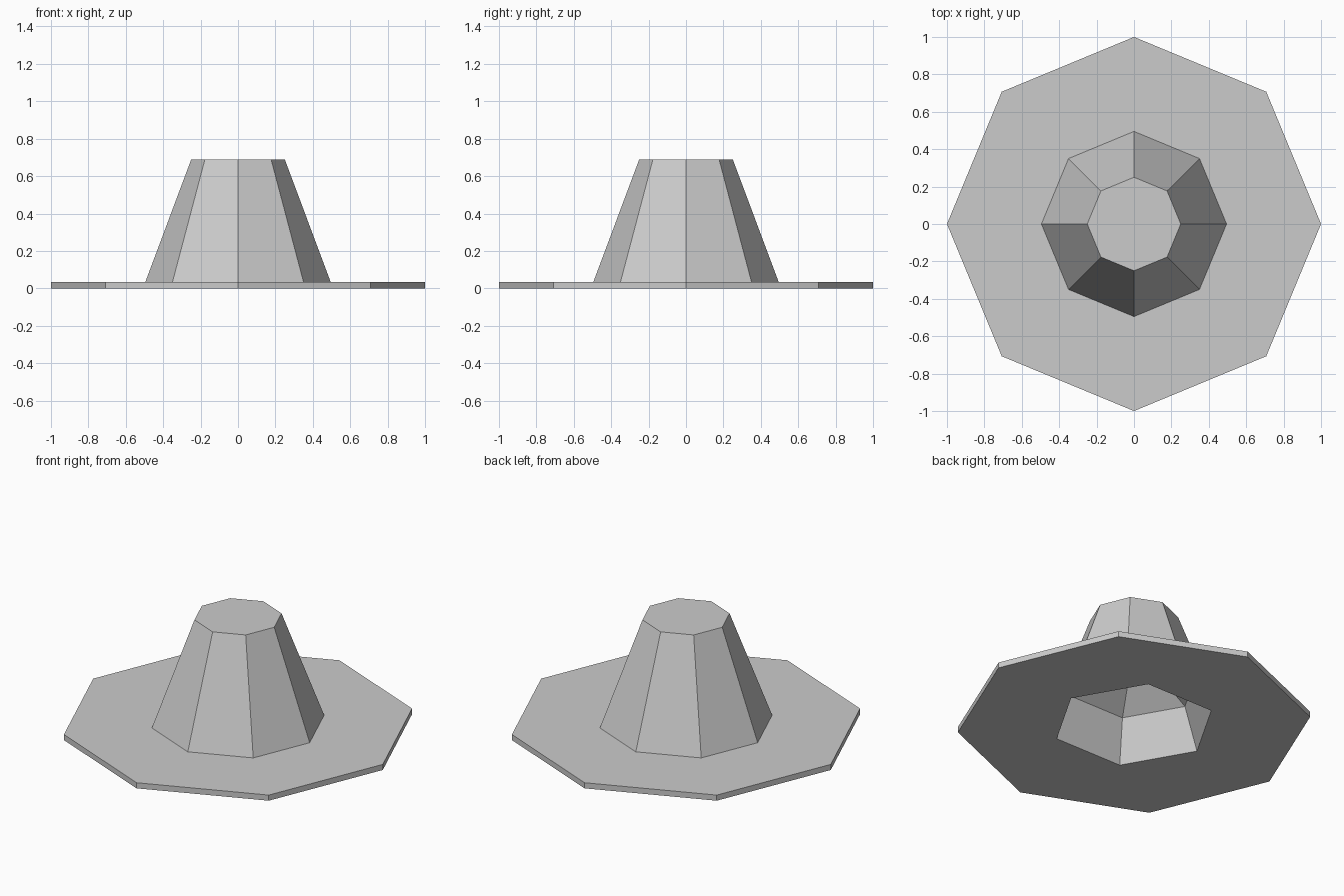
import bpy
import bmesh
from math import cos, sin, radians, tau

cube = bpy.data.objects.get("Cube")
if cube:
    bpy.data.objects.remove(cube, do_unlink=True)

# One plain grey for the whole hat
grey = bpy.data.materials.new("light_grey")
grey.use_nodes = True
colour = (0.6, 0.6, 0.6, 1)
grey.diffuse_color = colour
grey.node_tree.nodes["Principled BSDF"].inputs["Base Color"].default_value = colour


def ring(bm, sides, radius, z):
    """A closed loop of vertices with its first corner on +x."""
    return [bm.verts.new((radius * cos(tau * i / sides), radius * sin(tau * i / sides), z))
            for i in range(sides)]


def bands(bm, rings):
    """Quads between successive rings; outward facing when going up."""
    for low, high in zip(rings, rings[1:]):
        n = len(low)
        for i in range(n):
            j = (i + 1) % n
            bm.faces.new((low[i], low[j], high[j], high[i]))


def finish(bm, name):
    mesh = bpy.data.meshes.new(name)
    bm.to_mesh(mesh)
    bm.free()
    mesh.materials.append(grey)
    obj = bpy.data.objects.new(name, mesh)
    bpy.context.collection.objects.link(obj)
    return obj


BRIM_TOP = 0.035
CROWN_BASE = 0.495
HEAD_RADIUS = 0.465
HEAD_HEIGHT = 0.44

# Brim: thin octagonal plate with a six-sided head opening underneath
bm = bmesh.new()
edge_low = ring(bm, 8, 1, 0)
bands(bm, [edge_low, ring(bm, 8, 1, BRIM_TOP), ring(bm, 8, CROWN_BASE, BRIM_TOP)])
opening = ring(bm, 6, HEAD_RADIUS, 0)
borders = []
for loop in (edge_low, opening):
    for a, b in zip(loop, loop[1:] + loop[:1]):
        borders.append(bm.edges.get((a, b)) or bm.edges.new((a, b)))
fill = bmesh.ops.triangle_fill(bm, edges=borders, use_beauty=True, normal=(0, 0, -1))
for face in [g for g in fill["geom"] if isinstance(g, bmesh.types.BMFace)]:
    face.normal_update()
    if face.normal.z > 0:
        face.normal_flip()
finish(bm, "brim")

# Crown: tapered octagon with a flat top
bm = bmesh.new()
top = ring(bm, 8, 0.25, 0.69)
bands(bm, [ring(bm, 8, CROWN_BASE, BRIM_TOP), top])
bm.faces.new(top)
finish(bm, "crown")

# Head hollow: six-sided faceted dome facing inwards
bm = bmesh.new()
levels = [ring(bm, 6, HEAD_RADIUS * cos(radians(a)), HEAD_HEIGHT * sin(radians(a)))
          for a in (0, 36, 72)]
bands(bm, levels)
bm.faces.new(levels[-1])
bmesh.ops.reverse_faces(bm, faces=bm.faces[:])
finish(bm, "head_hollow")
